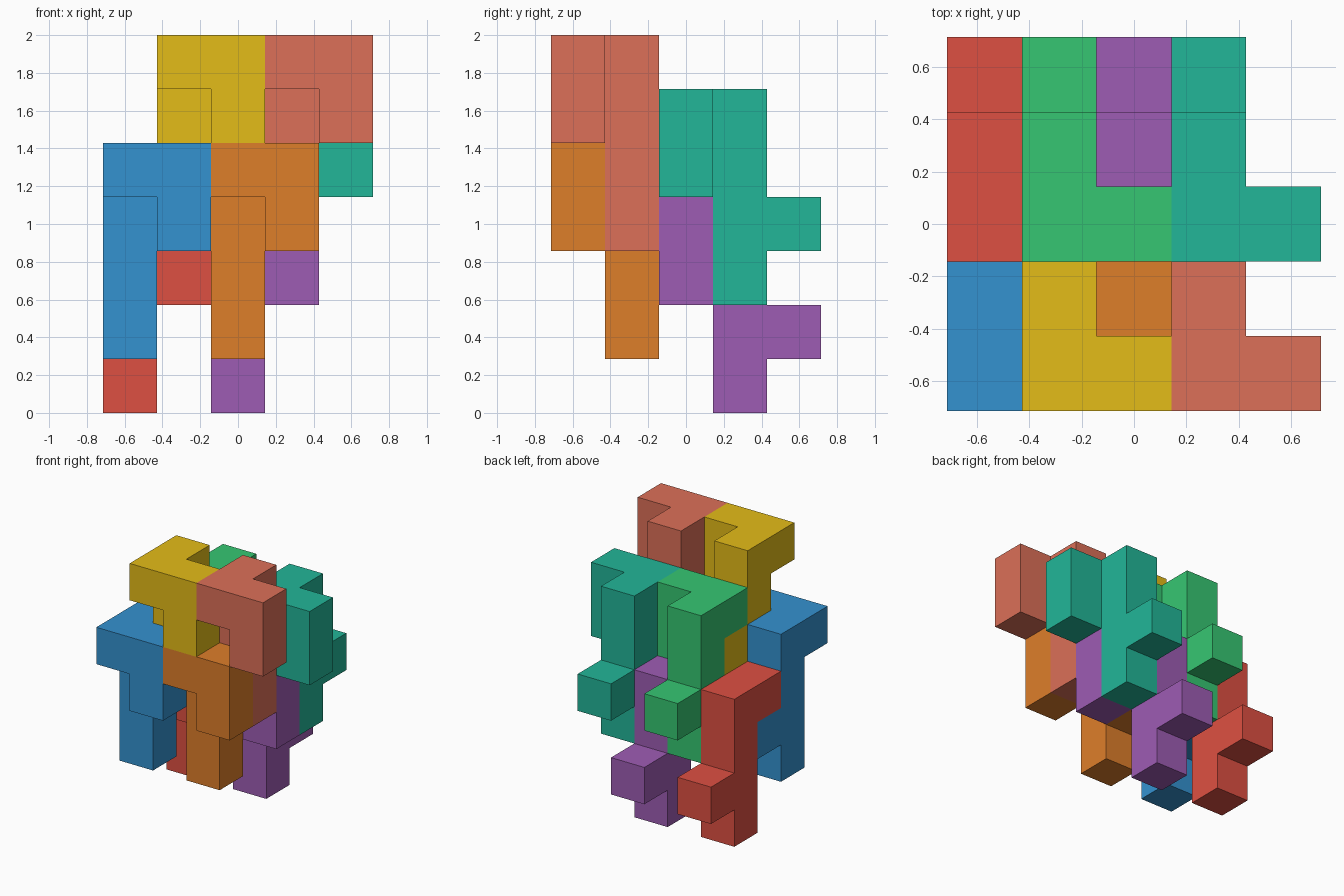
import bpy, bmesh
from mathutils import Vector

if "Cube" in bpy.data.objects:
    bpy.data.objects.remove(bpy.data.objects["Cube"])

U = 2 / 7  # edge length of one unit cube

# One puzzle piece: eight unit cells, column with hooked top and rear stub
CELLS = {(0, 1, z) for z in range(4)} | {(0, 0, 3), (1, 0, 3), (1, 0, 2), (0, 2, 1)}

# Lattice position and colour of every copy
PIECES = {
    "blue":   ((0, 0, 1), (52, 146, 208)),
    "orange": ((2, 0, 1), (222, 126, 42)),
    "yellow": ((1, 0, 3), (228, 188, 24)),
    "salmon": ((3, 0, 3), (220, 112, 88)),
    "red":    ((0, 2, 0), (222, 80, 66)),
    "purple": ((2, 2, 0), (158, 92, 180)),
    "green":  ((1, 2, 2), (54, 198, 114)),
    "teal":   ((3, 2, 2), (34, 182, 152)),
}


def linear(c):
    c /= 255
    return c / 12.92 if c <= 0.04045 else ((c + 0.055) / 1.055) ** 2.4


def piece_mesh(name, base):
    bm = bmesh.new()
    for cell in CELLS:
        centre = Vector(cell) + Vector(base) + Vector((-2, -2, 0.5))
        for axis in range(3):
            for sign in (-1, 1):
                n = Vector((0, 0, 0))
                n[axis] = sign
                # Only outer faces of the piece
                if tuple(int(a + b) for a, b in zip(cell, n)) in CELLS:
                    continue
                u = Vector((0, 0, 0))
                u[(axis + 1) % 3] = 0.5
                v = n.cross(u)
                corners = [(-1, -1), (1, -1), (1, 1), (-1, 1)]
                bm.faces.new([bm.verts.new((centre + n / 2 + u * i + v * j) * U)
                              for i, j in corners])
    bmesh.ops.remove_doubles(bm, verts=bm.verts[:], dist=1e-4)
    mesh = bpy.data.meshes.new(name)
    bm.to_mesh(mesh)
    bm.free()
    return mesh


# Eight interlocking pieces
for colour, (base, rgb) in PIECES.items():
    name = colour + "_piece"
    mesh = piece_mesh(name, base)
    mat = bpy.data.materials.new(colour)
    mat.diffuse_color = (*[linear(c) for c in rgb], 1)
    mat.use_nodes = True
    mat.node_tree.nodes["Principled BSDF"].inputs["Base Color"].default_value = mat.diffuse_color
    mesh.materials.append(mat)
    bpy.context.collection.objects.link(bpy.data.objects.new(name, mesh))
